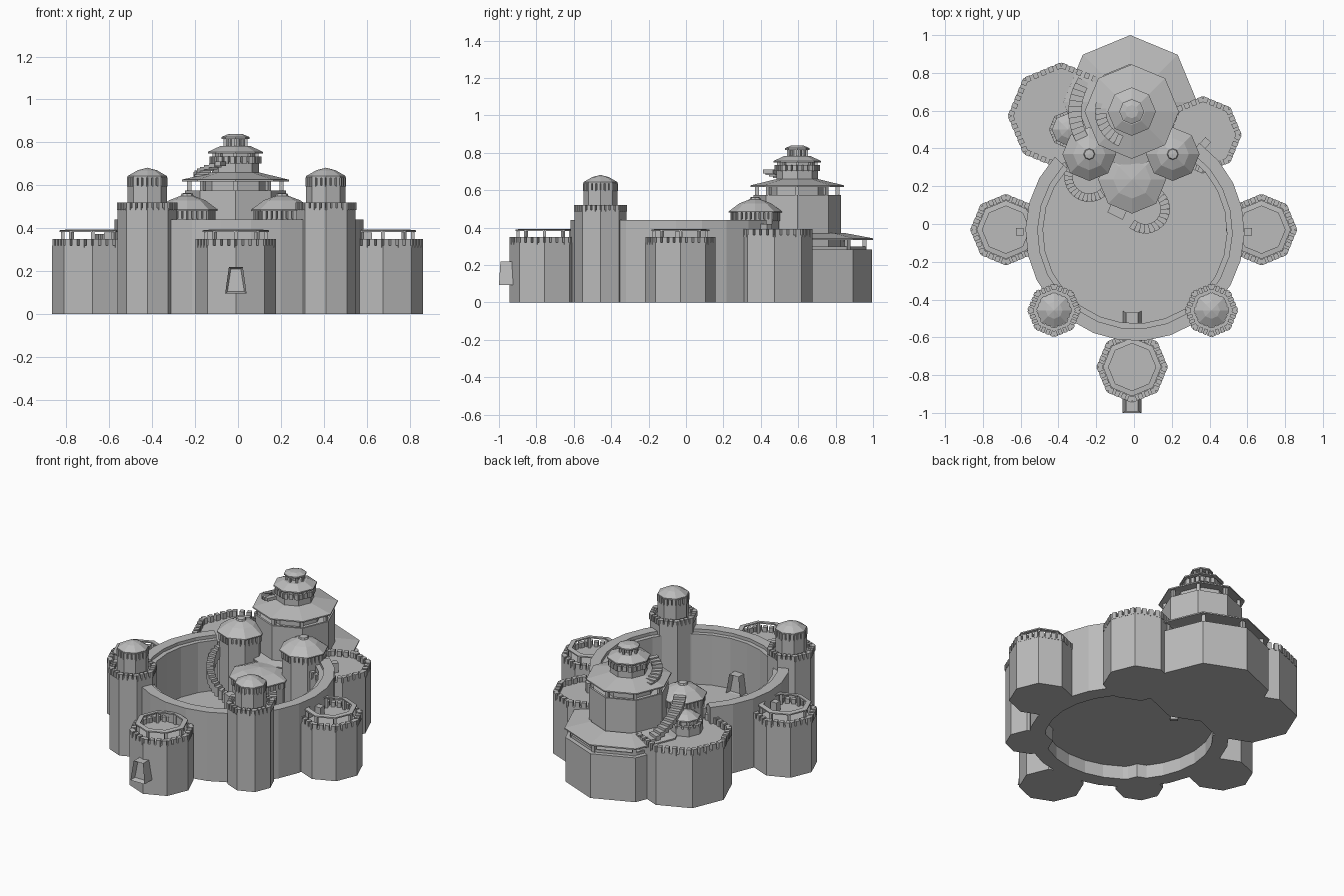
import bpy, bmesh
from math import cos, sin, pi, radians
from mathutils import Matrix, Vector

cube = bpy.data.objects.get("Cube")
if cube:
    bpy.data.objects.remove(cube)

stone = bpy.data.materials.new("grey_stone")
stone.use_nodes = True
GREY = (0.5, 0.5, 0.5, 1)
stone.diffuse_color = GREY
stone.node_tree.nodes["Principled BSDF"].inputs["Base Color"].default_value = GREY


def finish(name, bm):
    bmesh.ops.remove_doubles(bm, verts=bm.verts, dist=1e-5)
    bmesh.ops.recalc_face_normals(bm, faces=bm.faces)
    mesh = bpy.data.meshes.new(name)
    bm.to_mesh(mesh)
    bm.free()
    mesh.materials.append(stone)
    obj = bpy.data.objects.new(name, mesh)
    bpy.context.collection.objects.link(obj)
    return obj


def lathe(name, at, profile, n=8, ring=False, start=0, sweep=360):
    """Turn (radius, z) points about a vertical axis; ring closes the profile."""
    bm = bmesh.new()
    full = sweep == 360
    cols = []
    for i in range(n if full else n + 1):
        a = radians(start + sweep * i / n)
        cols.append([bm.verts.new((at[0] + r * cos(a), at[1] + r * sin(a), z))
                     for r, z in profile])
    for i in range(n):
        p, q = cols[i], cols[(i + 1) % len(cols)]
        for j in range(len(profile) if ring else len(profile) - 1):
            k = (j + 1) % len(profile)
            quad = [p[j], q[j], q[k], p[k]]
            if profile[j][0] == 0:
                quad.pop(1)
            elif profile[k][0] == 0:
                quad.pop(2)
            bm.faces.new(quad)
    if ring and not full:
        bm.faces.new(cols[0])
        bm.faces.new(cols[-1])
    if not ring:
        for j in (0, -1):
            if profile[j][0] > 0:
                bm.faces.new([c[j] for c in cols])
    return finish(name, bm)


def boxes(name, items):
    """Join boxes given as (centre, size, turn)."""
    bm = bmesh.new()
    for centre, size, turn in items:
        m = Matrix.Translation(centre) @ Matrix.Rotation(turn, 4, 'Z') @ Matrix.Diagonal((*size, 1))
        bmesh.ops.create_cube(bm, size=1, matrix=m)
    mesh = finish(name, bm)
    return mesh


def merlons(name, at, r, z0, z1, per_side=4, thick=0.03, fill=0.68, n=8):
    items = []
    for s in range(n):
        a, b = 2 * pi * s / n, 2 * pi * (s + 1) / n
        p = Vector((r * cos(a), r * sin(a)))
        q = Vector((r * cos(b), r * sin(b)))
        mid = (a + b) / 2
        inward = Vector((cos(mid), sin(mid))) * thick / 2
        for k in range(per_side):
            c = p.lerp(q, (k + 0.5) / per_side) - inward
            size = (thick, (q - p).length * fill / per_side, z1 - z0)
            items.append(((at[0] + c.x, at[1] + c.y, (z0 + z1) / 2), size, mid))
    return boxes(name, items)


def pillars(name, at, r, z0, z1, width=0.016, n=8):
    items = []
    for i in range(n):
        a = 2 * pi * i / n
        items.append(((at[0] + r * cos(a), at[1] + r * sin(a), (z0 + z1) / 2),
                      (width, width, z1 - z0), a))
    return boxes(name, items)


def stairs(name, at, r, a0, a1, z0, z1, steps, width=0.05, depth=0.03):
    """Curved flight of steps around a centre."""
    items = []
    for i in range(steps):
        t = i / (steps - 1)
        a = radians(a0 + (a1 - a0) * t)
        z = z0 + (z1 - z0) * t
        run = abs(radians(a1 - a0)) * r / (steps - 1) * 1.1
        items.append(((at[0] + r * cos(a), at[1] + r * sin(a), z - depth / 2),
                      (width, run, depth), a))
    return boxes(name, items)


def gate(name, x, y, facing):
    """Tapered gate block with a sunken doorway."""
    bm = bmesh.new()
    bmesh.ops.create_cube(bm, size=1, matrix=Matrix.Translation((x, y, 0.157))
                          @ Matrix.Diagonal((0.1, 0.09, 0.125, 1)))
    for v in bm.verts:
        if v.co.z > 0.157:
            v.co.x = x + (v.co.x - x) * 0.65
            v.co.y -= facing * 0.008
    bm.faces.ensure_lookup_table()
    front = [f for f in bm.faces if f.normal.y * facing > 0.9]
    bmesh.ops.inset_region(bm, faces=front, thickness=0.014)
    for v in front[0].verts:
        v.co.y -= facing * 0.03
    return finish(name, bm)


# Curtain wall with a lower inner walk, and the courtyard floor
YARD = (0.005, -0.04)
lathe("curtain_wall", YARD,
      [(0.58, 0), (0.58, 0.44), (0.515, 0.44), (0.515, 0.42), (0.487, 0.42), (0.487, 0)],
      n=20, ring=True, start=137, sweep=277)
lathe("courtyard_floor", YARD, [(0.5, 0.085), (0.5, 0.1)], n=24)

# Wide outer towers with an open ring roof
for name, at in (("left_tower", (0.675, -0.03)), ("right_tower", (-0.678, -0.03)),
                 ("front_tower", (-0.01, -0.757))):
    lathe(name, at, [(0.188, 0), (0.188, 0.32)])
    merlons(name + "_merlons", at, 0.19, 0.31, 0.35)
    pillars(name + "_pillars", at, 0.14, 0.32, 0.385)
    lathe(name + "_ring_roof", at,
          [(0.155, 0.382), (0.155, 0.39), (0.125, 0.393), (0.125, 0.385)], ring=True)

# Gates on the front tower and inside the wall
gate("outer_gate", -0.01, -0.955, -1)
gate("inner_gate", -0.01, -0.505, 1)

# Small doorways where side towers meet the wall
boxes("tower_doors", [((0.605, -0.04, 0.35), (0.04, 0.04, 0.06), 0),
                      ((-0.605, -0.04, 0.35), (0.04, 0.04, 0.06), 0),
                      ((0.37, 0.42, 0.39), (0.04, 0.07, 0.06), -0.7)])

# Tall front corner towers with a turret on top
for name, at in (("front_left_tower", (0.41, -0.457)), ("front_right_tower", (-0.423, -0.457))):
    lathe(name, at, [(0.138, 0), (0.138, 0.495)])
    merlons(name + "_merlons", at, 0.143, 0.485, 0.52)
    lathe(name + "_turret", at, [(0.092, 0.49), (0.092, 0.6), (0.08, 0.6), (0.08, 0.64)])
    merlons(name + "_turret_merlons", at, 0.096, 0.595, 0.637, per_side=3, thick=0.02)
    lathe(name + "_roof", at, [(0.092, 0.635), (0.092, 0.643), (0.045, 0.67), (0, 0.682)])

# Back towers
BACK_LEFT, BACK_RIGHT = (0.365, 0.472), (-0.385, 0.572)
lathe("back_left_tower", BACK_LEFT, [(0.204, 0), (0.204, 0.36)])
merlons("back_left_merlons", BACK_LEFT, 0.206, 0.35, 0.392)
lathe("back_right_tower", BACK_RIGHT, [(0.282, 0), (0.282, 0.335)])
merlons("back_right_merlons", BACK_RIGHT, 0.285, 0.325, 0.372, per_side=5, fill=0.6)
WATCH = (-0.35, 0.5)
lathe("watch_turret", WATCH, [(0.1, 0.33), (0.1, 0.38), (0.065, 0.38), (0.065, 0.42)])
merlons("watch_merlons", WATCH, 0.1, 0.375, 0.395, per_side=2, thick=0.02)
pillars("watch_pillars", WATCH, 0.07, 0.375, 0.425)
lathe("watch_roof", WATCH, [(0.085, 0.418), (0.085, 0.426), (0.045, 0.45), (0, 0.462)])

# Domed turrets in front of the keep
for name, at in (("left_dome_turret", (0.205, 0.37)), ("right_dome_turret", (-0.237, 0.37))):
    lathe(name, at, [(0.128, 0.085), (0.128, 0.445), (0.115, 0.445), (0.115, 0.485)])
    merlons(name + "_merlons", at, 0.134, 0.435, 0.485, per_side=4, thick=0.02)
    lathe(name + "_dome", at,
          [(0.142, 0.48), (0.142, 0.487), (0.085, 0.53), (0.03, 0.551), (0.026, 0.562), (0, 0.565)])

# Low hall between the turrets, reaching into the courtyard
HALL = (-0.01, 0.235)
lathe("hall", HALL, [(0.165, 0.085), (0.165, 0.27), (0.15, 0.27), (0.15, 0.31)])
merlons("hall_merlons", HALL, 0.172, 0.265, 0.31, per_side=4, thick=0.02)
lathe("hall_roof", HALL, [(0.18, 0.305), (0.18, 0.313), (0.1, 0.345), (0, 0.36)])
boxes("hall_door", [((-0.09, 0.065, 0.16), (0.09, 0.05, 0.13), -0.45)])

# Keep: tiers of drums, pillared galleries and sloping roofs
BASE, KEEP = (-0.02, 0.645), (-0.012, 0.595)
lathe("keep_base", BASE, [(0.35, 0), (0.35, 0.283)])
pillars("keep_base_pillars", BASE, 0.31, 0.28, 0.34, 0.022)
lathe("keep_base_rail", BASE, [(0.32, 0.28), (0.32, 0.3), (0.31, 0.3), (0.31, 0.28)], ring=True)
lathe("keep_base_roof", BASE, [(0.355, 0.335), (0.355, 0.343), (0.2, 0.372), (0.2, 0.364)], ring=True)
lathe("keep_drum", KEEP, [(0.235, 0.27), (0.235, 0.55)])
lathe("keep_gallery_rail", KEEP, [(0.235, 0.55), (0.235, 0.575), (0.222, 0.575), (0.222, 0.55)], ring=True)
pillars("keep_gallery_pillars", KEEP, 0.215, 0.55, 0.63, 0.02)
lathe("keep_gallery_core", KEEP, [(0.155, 0.55), (0.155, 0.64)])
lathe("keep_gallery_roof", KEEP, [(0.25, 0.618), (0.25, 0.626), (0.11, 0.66), (0.11, 0.65)], ring=True)
lathe("keep_upper_drum", KEEP, [(0.11, 0.64), (0.11, 0.71), (0.095, 0.71), (0.095, 0.76)])
merlons("keep_upper_merlons", KEEP, 0.123, 0.702, 0.735, per_side=3, thick=0.02)
pillars("keep_upper_pillars", KEEP, 0.1, 0.71, 0.755)
lathe("keep_upper_roof", KEEP, [(0.128, 0.748), (0.128, 0.756), (0.07, 0.783), (0, 0.783)])
pillars("lantern_pillars", KEEP, 0.05, 0.78, 0.822, 0.012)
lathe("lantern_core", KEEP, [(0.025, 0.78), (0.025, 0.82)])
lathe("lantern_roof", KEEP, [(0.066, 0.816), (0.066, 0.825), (0.035, 0.838), (0, 0.84)])

# Curved stairs
stairs("courtyard_stairs", (0.06, 0.08), 0.105, -125, 45, 0.12, 0.27, 14)
stairs("turret_stairs", (-0.237, 0.25), 0.11, 325, 140, 0.13, 0.42, 18, 0.045, 0.06)
stairs("keep_side_stairs", KEEP, 0.3, 150, 205, 0.36, 0.52, 11, 0.07)
stairs("keep_roof_stairs", KEEP, 0.165, 170, 245, 0.645, 0.71, 9, 0.06, 0.02)
